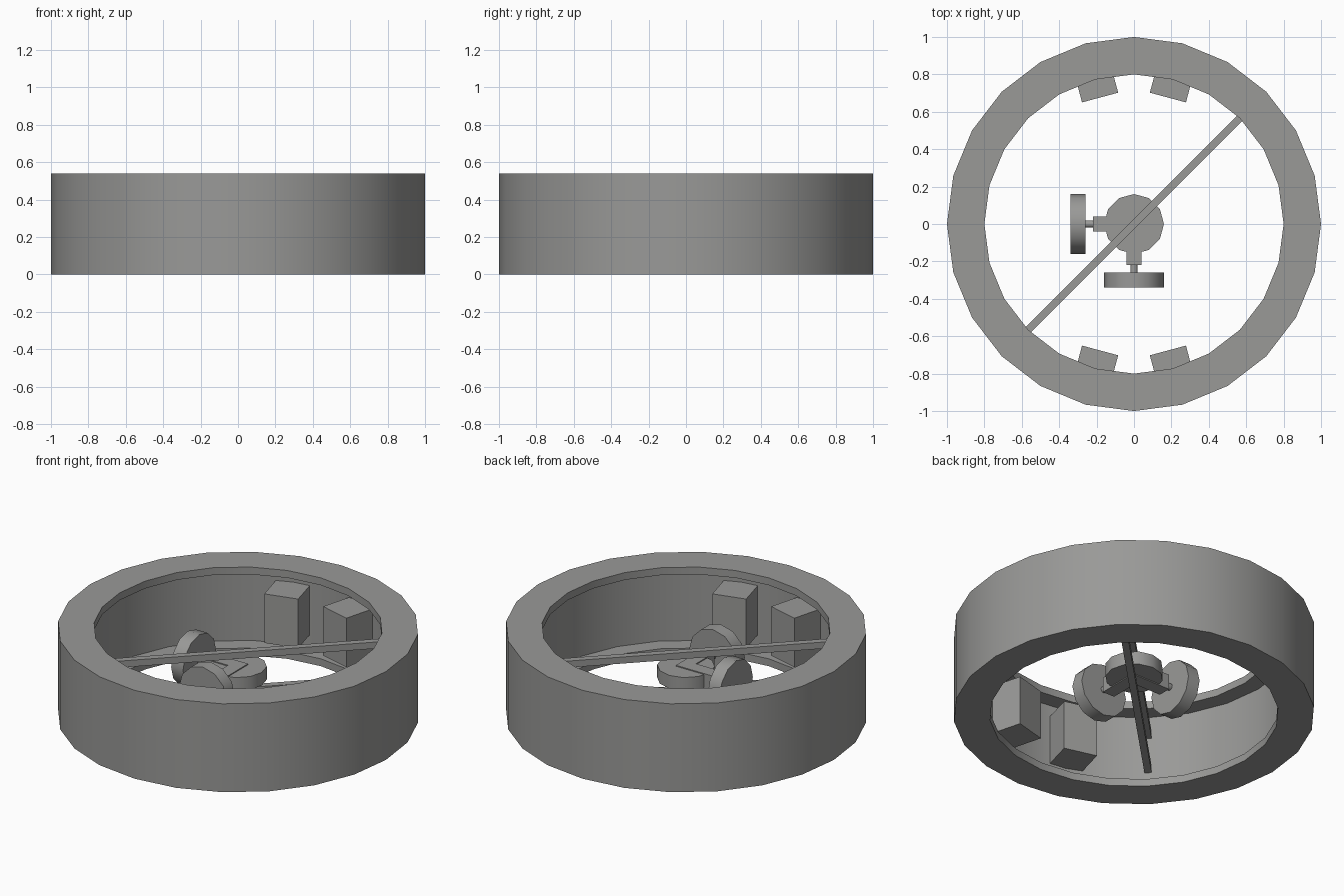
import bpy, bmesh, math
from mathutils import Matrix, Vector

if "Cube" in bpy.data.objects:
    bpy.data.objects.remove(bpy.data.objects["Cube"])

grey = bpy.data.materials.new("warm_grey")
grey.diffuse_color = (0.32, 0.32, 0.312, 1)
grey.use_nodes = True
grey.node_tree.nodes["Principled BSDF"].inputs["Base Color"].default_value = grey.diffuse_color
MID = 0.27  # mid height of the ring


def finish(name, bm, smooth=False):
    bmesh.ops.recalc_face_normals(bm, faces=bm.faces[:])
    me = bpy.data.meshes.new(name)
    bm.to_mesh(me)
    bm.free()
    me.materials.append(grey)
    ob = bpy.data.objects.new(name, me)
    bpy.context.collection.objects.link(ob)
    if smooth:
        bpy.ops.object.select_all(action='DESELECT')
        bpy.context.view_layer.objects.active = ob
        ob.select_set(True)
        bpy.ops.object.shade_smooth_by_angle(angle=math.radians(40))
    return ob


def box(name, centre, size, turn=0):
    bm = bmesh.new()
    m = Matrix.Translation(centre) @ Matrix.Rotation(turn, 4, 'Z') @ Matrix.Diagonal((*size, 1))
    bmesh.ops.create_cube(bm, size=1, matrix=m)
    return finish(name, bm)


def cylinder(name, centre, axis, radius, length, sides=12):
    bm = bmesh.new()
    rot = {'X': Matrix.Rotation(math.pi / 2, 4, 'Y'),
           'Y': Matrix.Rotation(math.pi / 2, 4, 'X'),
           'Z': Matrix.Identity(4)}[axis]
    bmesh.ops.create_cone(bm, cap_ends=True, segments=sides, radius1=radius, radius2=radius,
                          depth=length, matrix=Matrix.Translation(centre) @ rot)
    return finish(name, bm, True)


# Outer ring: a C-shaped section with inward lips, swept round 24 sides
LIP, WALL, H, N = 0.045, 0.9, 0.54, 24
profile = [(1, 0), (1, H), (0.8, H), (0.8, H - LIP), (WALL, H - LIP),
           (WALL, LIP), (0.8, LIP), (0.8, 0)]
bm = bmesh.new()
rings = []
for i in range(N):
    a = 2 * math.pi * i / N
    rings.append([bm.verts.new((r * math.cos(a), r * math.sin(a), z)) for r, z in profile])
for i in range(N):
    p, q = rings[i], rings[(i + 1) % N]
    for j in range(len(profile)):
        k = (j + 1) % len(profile)
        bm.faces.new((p[j], q[j], q[k], p[k]))
finish("outer_ring", bm, True)

# Equipment boxes on the inner wall, 15 degrees either side of front and back
for n, deg in enumerate((75, 105, 255, 285)):
    a = math.radians(deg)
    box(f"equipment_box_{n + 1}", (0.8 * math.cos(a), 0.8 * math.sin(a), 0.275),
        (0.2, 0.2, 0.3), a)

# Diagonal struts, lower and upper
for name, z in (("lower_strut", 0.16), ("upper_strut", 0.38)):
    box(name, (0, 0, z), (1.79, 0.04, 0.04), math.pi / 4)

# Central wheel
cylinder("central_wheel", (0, 0, MID), 'Z', 0.16, 0.08)

# Side wheels on arms, pointing left and to the front
for side, axis, d in (("left", 'X', Vector((-1, 0, 0))), ("front", 'Y', Vector((0, -1, 0)))):
    base = Vector((0, 0, MID))
    size = (0.26, 0.08, 0.092) if axis == 'X' else (0.08, 0.26, 0.092)
    box(f"{side}_arm", base + d * 0.09, size)
    cylinder(f"{side}_shaft", base + d * 0.24, axis, 0.02, 0.08)
    cylinder(f"{side}_wheel", base + d * 0.30, axis, 0.16, 0.08)
